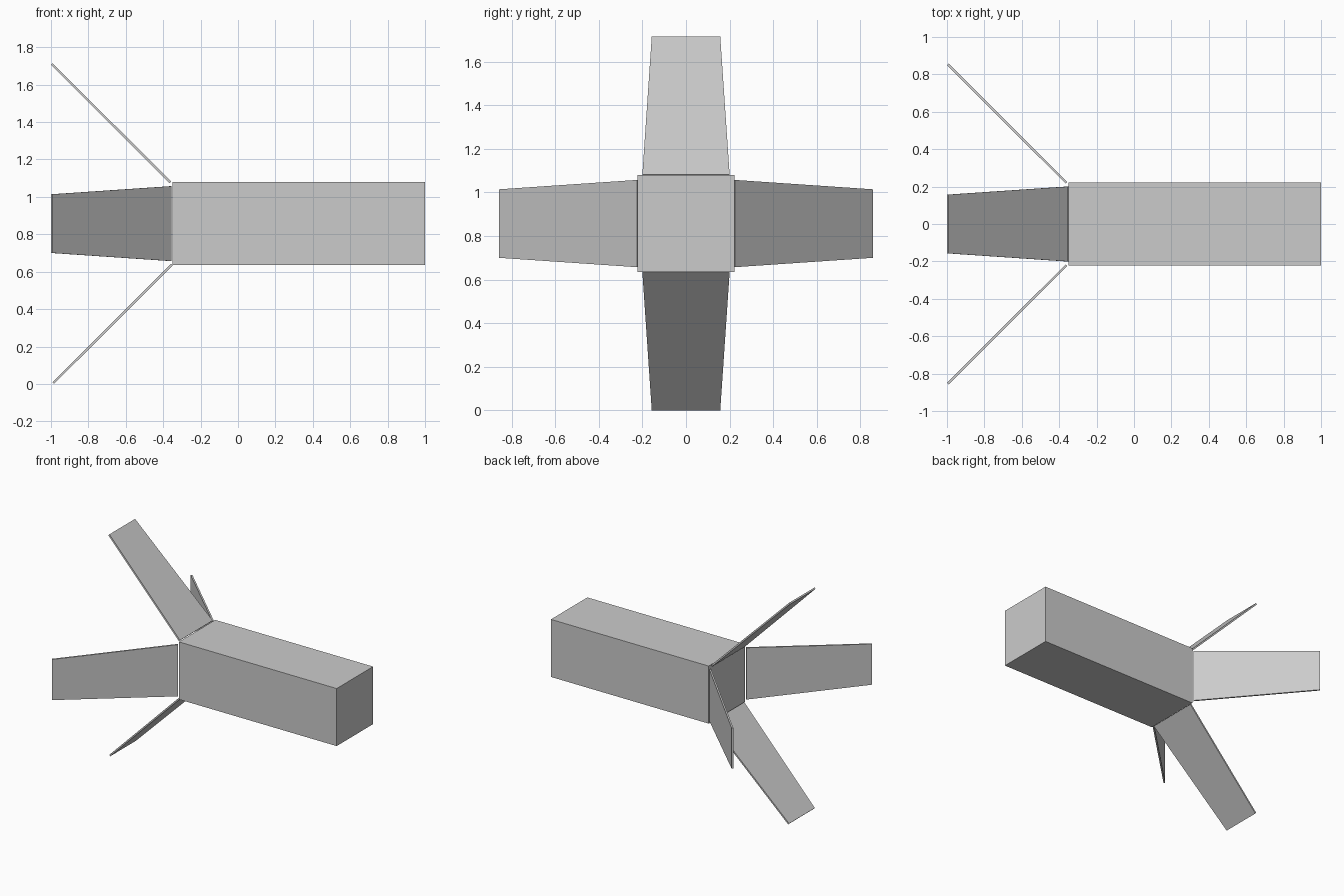
import bpy
import bmesh
from math import radians
from mathutils import Matrix, Vector

cube = bpy.data.objects.get("Cube")
if cube:
    bpy.data.objects.remove(cube, do_unlink=True)

CENTER_Z = 0.857

grey = bpy.data.materials.new("light_grey")
grey.use_nodes = True
colour = (0.6, 0.6, 0.6, 1)
grey.diffuse_color = colour
grey.node_tree.nodes["Principled BSDF"].inputs["Base Color"].default_value = colour


def finish(bm, name):
    bmesh.ops.recalc_face_normals(bm, faces=bm.faces)
    mesh = bpy.data.meshes.new(name)
    bm.to_mesh(mesh)
    bm.free()
    mesh.materials.append(grey)
    obj = bpy.data.objects.new(name, mesh)
    obj.location.z = CENTER_Z
    bpy.context.collection.objects.link(obj)


# Square body
bm = bmesh.new()
bmesh.ops.create_cube(bm, size=1)
bmesh.ops.scale(bm, vec=(1.35, 0.445, 0.445), verts=bm.verts)
bmesh.ops.translate(bm, vec=(0.325, 0, 0), verts=bm.verts)
finish(bm, "body")


# Thin tapered fin, leaning outward at 45 degrees, turned about the body axis
def fin(name, turn, shift=0):
    root, tip = Vector((-0.361, 0, 0.22)), Vector((-0.995, 0, 0.853))
    half_thick = Vector((1, 0, 1)).normalized() * 0.006
    bm = bmesh.new()
    outline = [(root, -0.2), (root, 0.2), (tip, 0.157), (tip, -0.157)]
    verts = [bm.verts.new(p + Vector((0, y, 0)) - half_thick) for p, y in outline]
    face = bm.faces.new(verts)
    extruded = bmesh.ops.extrude_face_region(bm, geom=[face], use_keep_orig=True)
    top = [g for g in extruded["geom"] if isinstance(g, bmesh.types.BMVert)]
    bmesh.ops.translate(bm, vec=half_thick * 2, verts=top)
    place = Matrix.Translation((shift, 0, 0)) @ Matrix.Rotation(radians(turn), 4, "X")
    bmesh.ops.transform(bm, matrix=place, verts=bm.verts)
    finish(bm, name)


fin("upper_fin", 0)
fin("front_fin", 90)
fin("lower_fin", 180, shift=0.007)
fin("back_fin", 270)
